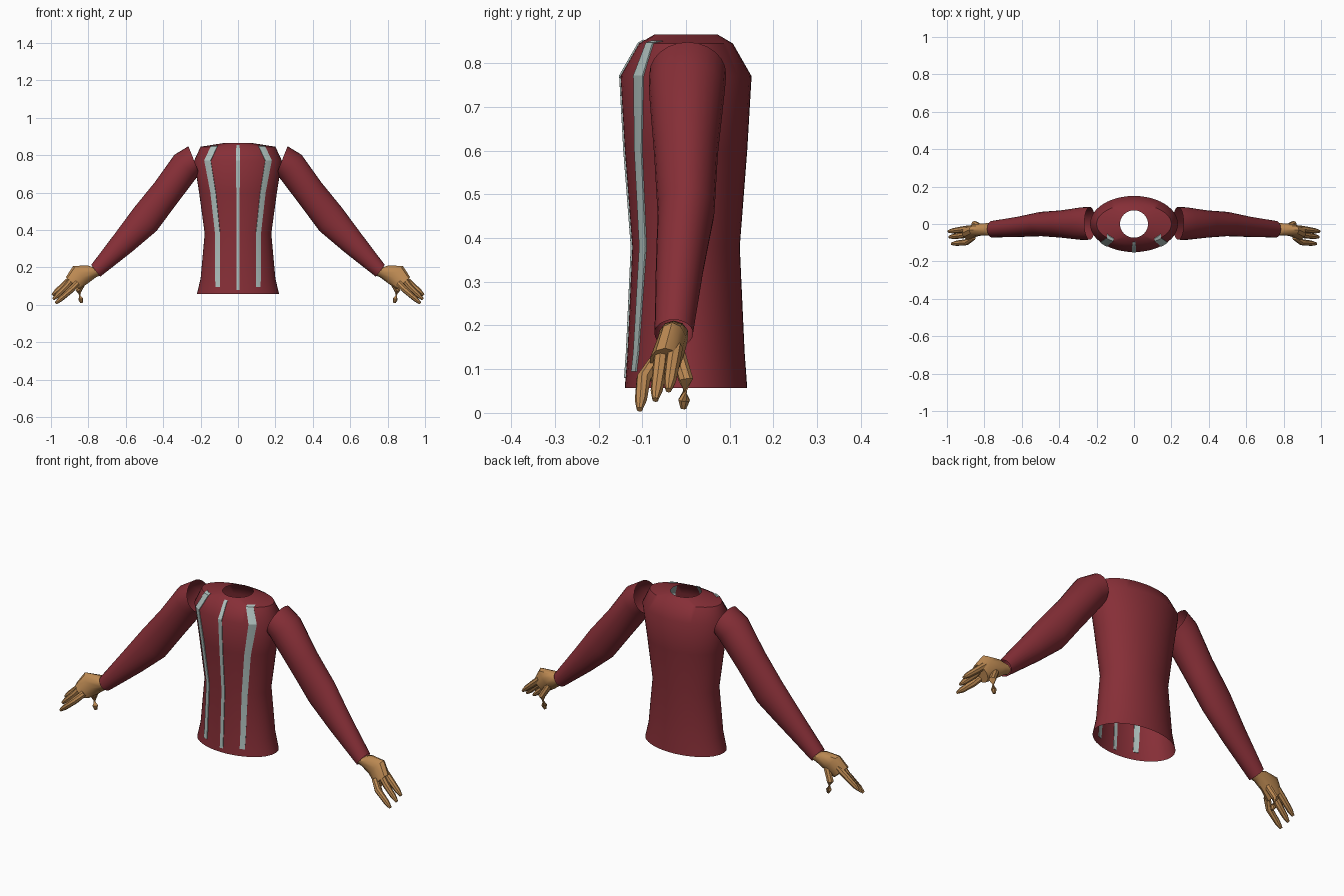
import bpy, bmesh, math
from mathutils import Vector

if "Cube" in bpy.data.objects:
    bpy.data.objects.remove(bpy.data.objects["Cube"])


def material(name, rgb):
    m = bpy.data.materials.new(name)
    m.diffuse_color = (*rgb, 1)
    m.use_nodes = True
    m.node_tree.nodes["Principled BSDF"].inputs["Base Color"].default_value = m.diffuse_color
    return m


RED = material("dark red cloth", (0.24, 0.028, 0.038))
GREY = material("pale grey stripe", (0.42, 0.52, 0.50))
TAN = material("tan skin", (0.50, 0.25, 0.085))


def loft(name, rings, mat, caps=False, mirror=False, angle=40):
    """Skin a list of closed rings of points."""
    bm = bmesh.new()
    rows = [[bm.verts.new(p) for p in r] for r in rings]
    n = len(rows[0])
    for a, b in zip(rows, rows[1:]):
        for i in range(n):
            j = (i + 1) % n
            bm.faces.new((a[i], a[j], b[j], b[i]))
    if caps:
        bm.faces.new(rows[0][::-1])
        bm.faces.new(rows[-1])
    bmesh.ops.recalc_face_normals(bm, faces=bm.faces)
    # open shells: make sure the walls face away from their own axis
    f = next(iter(bm.faces))
    centre = sum((v.co for v in rows[0] + rows[1]), Vector()) / (2 * n)
    if f.normal.dot(f.calc_center_median() - centre) < 0:
        bmesh.ops.reverse_faces(bm, faces=bm.faces)
    me = bpy.data.meshes.new(name)
    bm.to_mesh(me)
    bm.free()
    me.materials.append(mat)
    ob = bpy.data.objects.new(name, me)
    bpy.context.collection.objects.link(ob)
    bpy.ops.object.select_all(action='DESELECT')
    ob.select_set(True)
    bpy.context.view_layer.objects.active = ob
    bpy.ops.object.shade_smooth_by_angle(angle=math.radians(angle))
    if mirror:
        ob.modifiers.new("mirror", 'MIRROR').use_mirror_merge = False
    return ob


def oval(top, bottom, cy, ry, n):
    """Ring through two (x, z) points, with a half width along y."""
    t, b = Vector((top[0], cy, top[1])), Vector((bottom[0], cy, bottom[1]))
    c, h = (t + b) / 2, (t - b) / 2
    return [c + h * math.cos(a) + Vector((0, ry * math.sin(a), 0))
            for a in (2 * math.pi * i / n for i in range(n))]


def tube(name, points, radii, n=8):
    """Tapered round finger along a path."""
    pts = [Vector(p) for p in points]
    rings = []
    for i, p in enumerate(pts):
        d = pts[min(i + 1, len(pts) - 1)] - pts[max(i - 1, 0)]
        q = d.to_track_quat('Z', 'Y')
        rings.append([p + q @ Vector((radii[i] * math.cos(a), radii[i] * math.sin(a), 0))
                      for a in (2 * math.pi * k / n for k in range(n))])
    return loft(name, rings, TAN, caps=True, mirror=True)


def lerp(table, z):
    """Interpolate rows keyed by their first value."""
    for a, b in zip(table, table[1:]):
        if z <= b[0]:
            t = (z - a[0]) / (b[0] - a[0])
            return [u + (v - u) * t for u, v in zip(a[1:], b[1:])]
    return table[-1][1:]


# torso shell, open at hem and neck: height, half width, half depth
BODY = [(0.057, 0.22, 0.14), (0.14, 0.2, 0.134), (0.38, 0.178, 0.123), (0.6, 0.208, 0.14),
        (0.77, 0.235, 0.15), (0.845, 0.2, 0.107), (0.865, 0.075, 0.073)]
N = 48
loft("torso", [[(rx * math.cos(2 * math.pi * i / N), ry * math.sin(2 * math.pi * i / N), z)
                for i in range(N)] for z, rx, ry in BODY], RED)


def stripe(name, path, mirror):
    """Thin plate following the front of the torso: height, centre x, half width."""
    zs = sorted({path[0][0], path[-1][0]} |
                {r[0] for r in BODY if path[0][0] < r[0] < path[-1][0]})
    rings = []
    for z in zs:
        cx, hw = lerp(path, z)
        rx, ry = lerp(BODY, z)
        row = []
        for off, order in ((0.0035, (-1, -.33, .33, 1)), (-0.0025, (1, .33, -.33, -1))):
            for k in order:
                x = cx + hw * k
                u = min(abs(x) / rx, 0.99)
                y = -ry * math.sqrt(1 - u * u)
                nrm = Vector((x / rx ** 2, y / ry ** 2, 0)).normalized()
                if z > 0.76:
                    nrm = (nrm + Vector((0, 0, 0.6))).normalized()
                row.append(Vector((x, y, z)) + nrm * off)
        rings.append(row)
    loft(name, rings, GREY, caps=True, mirror=mirror, angle=30)


# front stripes
stripe("centre_stripe", [(0.08, 0, 0.009), (0.6, 0, 0.009), (0.7, 0, 0.012), (0.852, 0, 0.009)], False)
stripe("side_stripe", [(0.095, 0.108, 0.012), (0.38, 0.108, 0.013), (0.6, 0.132, 0.014),
                       (0.77, 0.162, 0.017), (0.85, 0.125, 0.017)], True)

# sleeves, open at both ends: upper edge, lower edge, centre y, half width y
SLEEVE = [((0.265, 0.848), (0.207, 0.70), 0.004, 0.088),
          ((0.34, 0.802), (0.225, 0.675), 0.002, 0.087),
          ((0.445, 0.655), (0.335, 0.53), 0.0, 0.073),
          ((0.555, 0.52), (0.435, 0.395), 0.0, 0.065),
          ((0.655, 0.385), (0.565, 0.285), -0.014, 0.055),
          ((0.785, 0.213), (0.737, 0.15), -0.028, 0.044)]
loft("sleeve", [oval(*r, 24) for r in SLEEVE], RED, mirror=True)

# palm
PALM = [((0.772, 0.20), (0.735, 0.158), -0.028, 0.034),
        ((0.805, 0.211), (0.76, 0.147), -0.028, 0.034),
        ((0.882, 0.207), (0.802, 0.115), -0.032, 0.033),
        ((0.92, 0.148), (0.85, 0.083), -0.048, 0.036)]
loft("palm", [oval(*r, 10) for r in PALM], TAN, caps=True, mirror=True)

# fingers and thumb
FINGERS = {
    "front_finger": [(0.86, -0.07, 0.115), (0.895, -0.097, 0.078), (0.975, -0.106, 0.008)],
    "middle_finger": [(0.88, -0.055, 0.145), (0.915, -0.06, 0.10), (0.988, -0.07, 0.03)],
    "back_finger": [(0.88, -0.024, 0.15), (0.92, -0.03, 0.115), (0.992, -0.04, 0.052)],
    "thumb": [(0.82, -0.018, 0.135), (0.853, 0.0, 0.075), (0.836, -0.006, 0.01)],
}
for name, (base, mid, tip) in FINGERS.items():
    b, m, t = Vector(base), Vector(mid), Vector(tip)
    tube(name, [b, m, m.lerp(t, 0.7), t], [0.017, 0.017, 0.014, 0.007])
